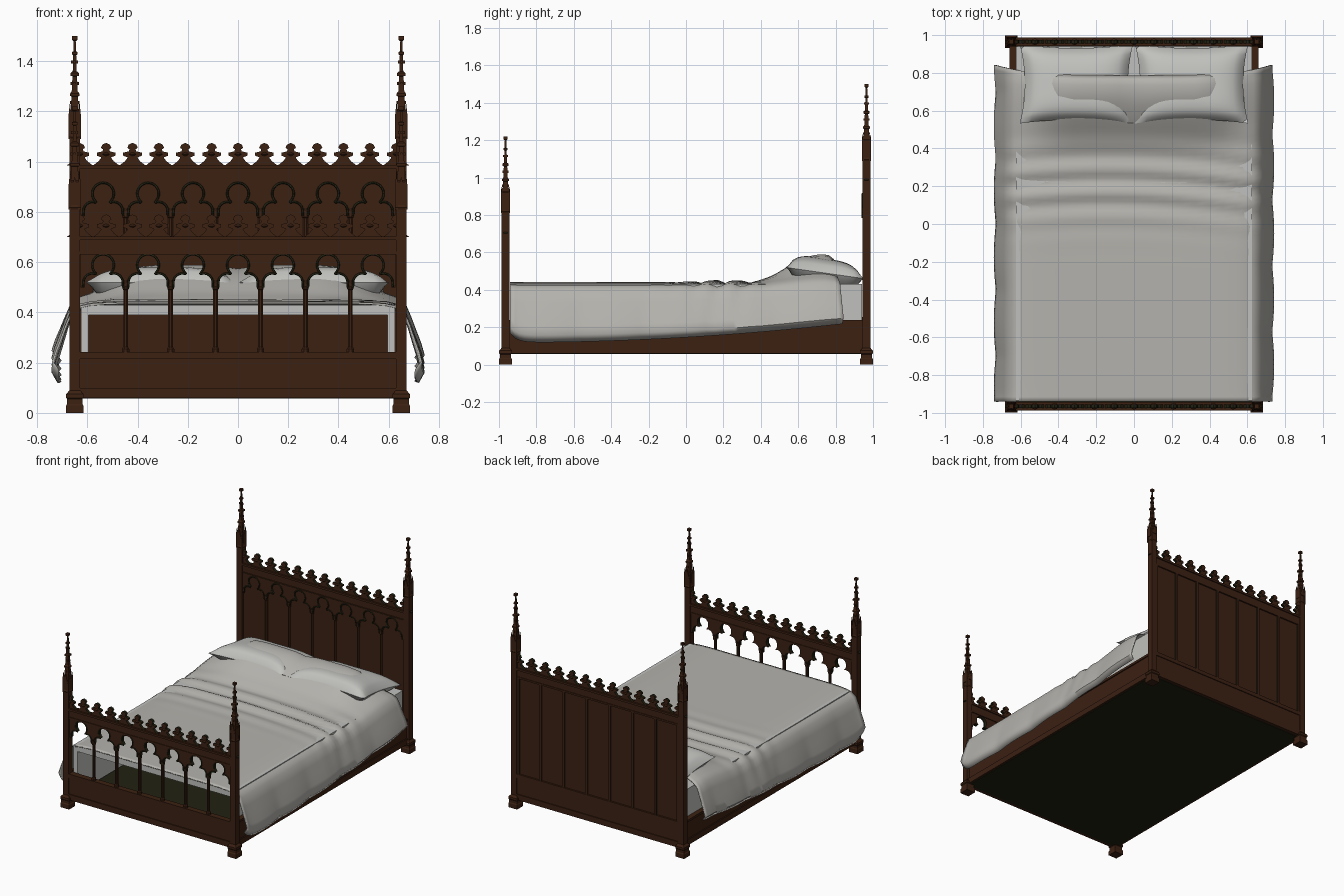
import bpy, bmesh, math
from mathutils import Matrix, Vector

cube = bpy.data.objects.get("Cube")
if cube:
    bpy.data.objects.remove(cube, do_unlink=True)


def material(name, rgb):
    m = bpy.data.materials.new(name)
    m.use_nodes = True
    m.diffuse_color = (*rgb, 1)
    node = m.node_tree.nodes["Principled BSDF"]
    node.inputs["Base Color"].default_value = (*rgb, 1)
    node.inputs["Roughness"].default_value = 0.8
    return m


WOOD = material("dark wood", (0.045, 0.015, 0.006))
SHADE = material("blackened wood", (0.015, 0.015, 0.006))
LINEN = material("linen", (0.46, 0.45, 0.42))
SHEET = material("pale sheet", (0.53, 0.53, 0.51))

BAY = 0.179                                  # width of one arch bay
BAYS = [i * BAY for i in range(-3, 4)]
MULLIONS = [(i - 0.5) * BAY for i in range(-2, 4)]
RISE = 0.285                                 # headboard height above footboard


def finish(bm, name, *mats, dark_sides=False, smooth=False):
    bmesh.ops.recalc_face_normals(bm, faces=bm.faces)
    if dark_sides:                           # faces across the board's depth
        for f in bm.faces:
            f.material_index = int(abs(f.normal.y) < 0.5)
    me = bpy.data.meshes.new(name)
    bm.to_mesh(me)
    bm.free()
    ob = bpy.data.objects.new(name, me)
    bpy.context.collection.objects.link(ob)
    for m in mats:
        me.materials.append(m)
    if smooth:
        bpy.ops.object.select_all(action='DESELECT')
        ob.select_set(True)
        bpy.context.view_layer.objects.active = ob
        bpy.ops.object.shade_smooth_by_angle(angle=math.radians(50))
    return ob


def box(bm, x0, x1, y0, y1, z0, z1):
    size = Matrix.Diagonal((x1 - x0, y1 - y0, z1 - z0, 1))
    mid = Vector((x0 + x1, y0 + y1, z0 + z1)) / 2
    bmesh.ops.create_cube(bm, size=1, matrix=Matrix.Translation(mid) @ size)


def prism(bm, outline, y0, y1):
    rings = [[bm.verts.new((x, y, z)) for x, z in outline] for y in (y0, y1)]
    n = len(outline)
    bm.faces.new(rings[0])
    bm.faces.new(rings[1][::-1])
    for i in range(n):
        j = (i + 1) % n
        bm.faces.new((rings[0][i], rings[0][j], rings[1][j], rings[1][i]))


def turned(bm, x, y, profile, sides, turn=0.0):
    """Stack of rings; profile is (height, radius)."""
    rings = []
    for z, r in profile:
        angles = [turn + math.tau * k / sides for k in range(sides)]
        rings.append([bm.verts.new((x + r * math.cos(a), y + r * math.sin(a), z)) for a in angles])
    for a, b in zip(rings, rings[1:]):
        for k in range(sides):
            j = (k + 1) % sides
            bm.faces.new((a[k], a[j], b[j], b[k]))
    bm.faces.new(rings[0])
    bm.faces.new(rings[-1])


def square(bm, x, y, profile):
    turned(bm, x, y, [(z, h * math.sqrt(2)) for z, h in profile], 4, math.pi / 4)


# Corner posts with stepped feet, gabled heads and crocketed spires
FOOT = [(0, .034), (.03, .034), (.036, .03), (.055, .03), (.06, .034), (.075, .034), (.09, .021)]
SPIRE = [(0, .021), (.008, .025), (.018, .021), (.11, .021), (.115, .016), (.17, .013), (.172, .018),
         (.182, .018), (.19, .012), (.25, .009), (.252, .016), (.264, .016), (.27, .008), (.335, .006),
         (.337, .011), (.347, .011), (.35, .005), (.39, .004), (.395, .011), (.41, .011)]
for end, y, base in (("foot", -.965, .81), ("head", .965, 1.09)):
    for side, x in (("left", .65), ("right", -.65)):
        bm = bmesh.new()
        square(bm, x, y, FOOT + [(base + z, h) for z, h in SPIRE])
        for d in (-1, 1):
            # gablets and side pinnacles around the head
            gable = [(x - .02, base + .06), (x + .02, base + .06), (x, base + .13)]
            prism(bm, gable, y + d * .019, y + d * .025)
            box(bm, x + d * .019, x + d * .025, y - .014, y + .014, base + .04, base + .1)
            for e in (-1, 1):
                square(bm, x + d * .019, y + e * .019, [(base, .005), (base + .1, .005), (base + .14, .001)])
            # crockets
            for z in (.14, .215, .3):
                r = .019 - z * .03
                box(bm, x + d * r - .004, x + d * r + .004, y - .004, y + .004, base + z, base + z + .012)
                box(bm, x - .004, x + .004, y + d * r - .004, y + d * r + .004, base + z, base + z + .012)
        finish(bm, f"{end}_post_{side}", WOOD)

# Side rails with mouldings
for side, s in (("left", 1), ("right", -1)):
    bm = bmesh.new()
    for inner, outer, z0, z1 in ((.625, .652, .06, .235), (.63, .66, .06, .1), (.62, .66, .222, .238)):
        a, b = sorted((s * inner, s * outer))
        box(bm, a, b, -.95, .95, z0, z1)
    finish(bm, f"side_rail_{side}", WOOD)

# Deck under the bed
bm = bmesh.new()
box(bm, -.645, .645, -.96, .96, .057, .085)
finish(bm, "bed_deck", SHADE)


# Trefoil arch: one round upper lobe and a lower lobe at each side
def arc(cx, cz, r, a0, a1, n):
    steps = [math.radians(a0 + (a1 - a0) * i / n) for i in range(n + 1)]
    return [(cx + r * math.cos(a), cz + r * math.sin(a)) for a in steps]


half = arc(0, .588, .043, 90, -50, 10) + arc(.043, .52, .035, 112, 0, 7) + [(.079, .5)]
arch = [(-x, z) for x, z in half[:0:-1]] + half
W = BAY / 2
plate = [(-W, .64), (-W, .5)] + arch + [(W, .5), (W, .64)]

# Crest finial
leaf = [(.052, 0), (.03, .017), (.019, .032), (.037, .039), (.037, .051), (.015, .056),
        (.012, .064), (.021, .07), (.015, .083), (0, .09)]
leaf += [(-x, z) for x, z in leaf[-2::-1]]


def cresting(name, y, z):
    bm = bmesh.new()
    for i in range(-6, 7):
        prism(bm, [(x + i * .105, z + h) for x, h in leaf], y - .01, y + .01)
        turned(bm, i * .105, y, [(z + .035, .008), (z + .045, .018), (z + .055, .008)], 8)
    finish(bm, name, WOOD, SHADE, dark_sides=True)


def tracery(name, y0, y1, lift):
    bm = bmesh.new()
    for c in BAYS:
        prism(bm, [(c + x, z + lift) for x, z in plate], y0, y1)
    finish(bm, name + "_tracery", WOOD, SHADE, dark_sides=True)
    # raised beading along each arch
    cu = bpy.data.curves.new(name + "_beading", 'CURVE')
    cu.dimensions = '3D'
    cu.bevel_depth = .0045
    cu.bevel_resolution = 0
    for c in BAYS:
        sp = cu.splines.new('POLY')
        sp.points.add(len(arch) - 1)
        for p, (x, z) in zip(sp.points, arch):
            p.co = (c + x, y0, z + lift, 1)
    cu.materials.append(SHADE)
    bpy.context.collection.objects.link(bpy.data.objects.new(name + "_beading", cu))


def columns(name, y, z0, z1):
    bm = bmesh.new()
    shape = [(z0, .016), (z0 + .015, .016), (z0 + .022, .01), (z1 - .04, .01), (z1 - .036, .014),
             (z1 - .028, .014), (z1 - .024, .01), (z1, .018)]
    for x in MULLIONS:
        turned(bm, x, y, shape, 8, math.pi / 8)
    finish(bm, name, WOOD)


def end_board(name, y, z):
    """Bottom rail and top rail with projecting mouldings."""
    bm = bmesh.new()
    for depth, z0, z1 in ((.014, .06, .24), (.02, .06, .1), (.02, .215, .242),
                          (.014, z - .07, z), (.022, z - .012, z + .002), (.018, z - .07, z - .058)):
        box(bm, -.635, .635, y - depth, y + depth, z0, z1)
    finish(bm, name, WOOD)


# Open footboard
end_board("footboard_rails", -.965, .70)
tracery("footboard", -.977, -.953, 0)
columns("footboard_columns", -.965, .24, .53)
cresting("footboard_cresting", -.965, .70)

# Panelled headboard
end_board("headboard_rails", .965, .985)
bm = bmesh.new()
box(bm, -.635, .635, .957, .973, .23, .93)
finish(bm, "headboard_panel", WOOD)
tracery("headboard", .944, .958, RISE)
columns("headboard_columns", .957, .24, .53 + RISE)
cresting("headboard_cresting", .965, .985)
bm = bmesh.new()
for x in MULLIONS + [-.622, .622]:
    box(bm, x - .009, x + .009, .972, .983, .24, .92)
finish(bm, "headboard_back_mullions", WOOD, SHADE, dark_sides=True)

# Hollow mattress cover: top and two sides
bm = bmesh.new()
box(bm, -.625, .625, -.935, .94, .39, .43)
for a in (-.625, .595):
    box(bm, a, a + .03, -.935, .94, .1, .4)
finish(bm, "mattress_cover", SHEET)


def grid(bm, fn, nu, nv):
    rows = [[bm.verts.new(fn(i / nu, j / nv)) for i in range(nu + 1)] for j in range(nv + 1)]
    for a, b in zip(rows, rows[1:]):
        for i in range(nu):
            bm.faces.new((a[i], a[i + 1], b[i + 1], b[i]))


# Pillows with pinched corners
for side, s in (("left", 1), ("right", -1)):
    bm = bmesh.new()
    for d in (-1, 1):
        def cushion(a, b):
            u, v = 2 * a - 1, 2 * b - 1
            puff = max(0, (1 - u ** 4) * (1 - v ** 4)) ** .6
            x = .3 * u * (1 - .09 * (1 - v * v))
            y = .21 * v * (1 - .1 * (1 - u * u))
            return (s * .305 + x, .742 + y, .49 - .03 * v + d * .078 * puff)
        grid(bm, cushion, 20, 16)
    bmesh.ops.remove_doubles(bm, verts=bm.verts, dist=.0005)
    finish(bm, f"pillow_{side}", SHEET, smooth=True)

# Blanket: draped section (half width, share of the drop) swept along the bed
DRAPE = [(0, 1), (.08, 1), (.16, 1), (.24, 1), (.32, 1), (.4, 1), (.47, 1), (.54, .99), (.59, .975),
         (.63, .94), (.662, .85), (.682, .66), (.7, .46), (.718, .27), (.728, .12), (.705, 0)]
SECTION = [(-x, f) for x, f in DRAPE[:0:-1]] + DRAPE


def ease(t):
    t = min(1, max(0, t))
    return t * t * (3 - 2 * t)


def blanket(a, t):
    x, f = SECTION[round(a * (len(SECTION) - 1))]
    edge = abs(x) / .72
    y = -.94 + t * (1.725 + .055 * edge ** 4)
    hump = .148 * ease((y - .34) / .38) - .035 * ease((y - .75) / .06)
    hump *= 1 - .75 * ease((abs(x) - .36) / .26)
    hump -= .015 * math.exp(-(x / .06) ** 2) * ease((y - .5) / .2)
    folds = math.exp(-((y - .2) / .18) ** 2) * .012 * math.sin(48 * y + 5 * x * x + 1.5 * x)
    top = .437 + hump + folds
    hem = .12 + .1 * t * t + .05 * math.exp(-t / .02)
    sway = (1 - f) * .012 * math.sin(9 * y + (2 if x > 0 else 0))
    return (x + math.copysign(sway, x), y, hem + (top - hem) * f)


bm = bmesh.new()
grid(bm, blanket, len(SECTION) - 1, 70)
ob = finish(bm, "blanket", LINEN, smooth=True)
mod = ob.modifiers.new("thickness", 'SOLIDIFY')
mod.thickness = .008
mod.offset = 0
